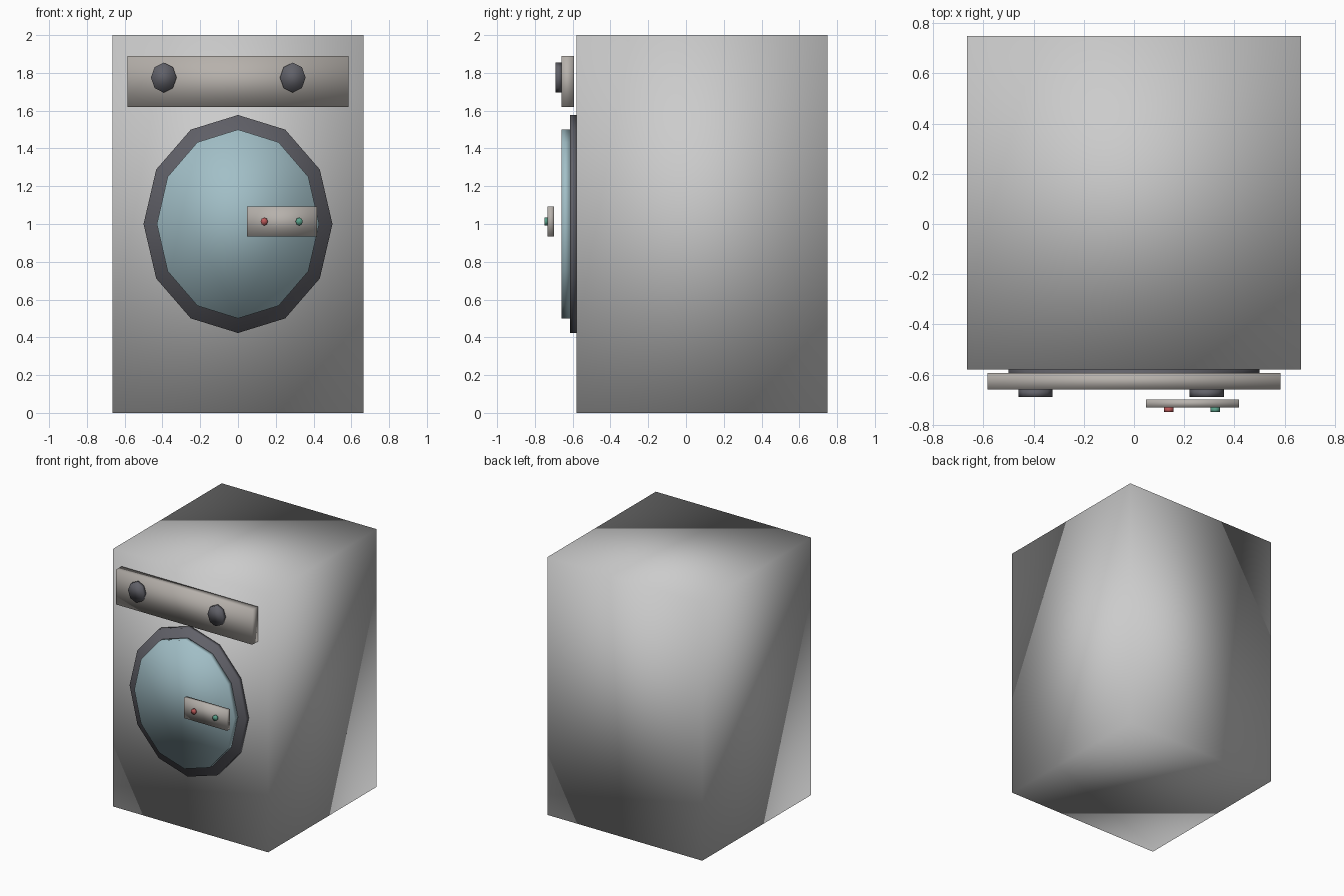
import bpy
import math

if "Cube" in bpy.data.objects:
    bpy.data.objects.remove(bpy.data.objects["Cube"])


def material(name, rgb):
    m = bpy.data.materials.new(name)
    m.diffuse_color = (*rgb, 1)
    m.use_nodes = True
    m.node_tree.nodes["Principled BSDF"].inputs["Base Color"].default_value = m.diffuse_color
    return m


dark = material("dark_grey", (0.12, 0.12, 0.14))
glass = material("glass_blue", (0.36, 0.52, 0.57))
red = material("red", (0.5, 0.1, 0.1))
green = material("green", (0.1, 0.35, 0.25))
panel_grey = material("panel_grey", (0.47, 0.44, 0.41))


def finish(name, mat):
    ob = bpy.context.object
    ob.name = name
    bpy.ops.object.transform_apply(location=False, rotation=True, scale=True)
    bpy.ops.object.shade_smooth()
    if mat:
        ob.data.materials.append(mat)
    return ob


def box(name, x, y, z, mat=None):
    """Box given by its (min, max) range on each axis."""
    bpy.ops.mesh.primitive_cube_add(
        size=1, location=[(a + b) / 2 for a, b in (x, y, z)])
    bpy.context.object.scale = [b - a for a, b in (x, y, z)]
    return finish(name, mat)


def disc(name, x, z, rx, rz, y, sides, mat=None):
    """Elliptical low-poly cylinder facing the front, a vertex at the top."""
    bpy.ops.mesh.primitive_cylinder_add(
        vertices=sides, radius=1, depth=1,
        location=(x, (y[0] + y[1]) / 2, z), rotation=(math.pi / 2, 0, 0))
    bpy.context.object.scale = (rx, rz, y[1] - y[0])
    return finish(name, mat)


# Cabinet
box("cabinet", (-0.665, 0.665), (-0.58, 0.75), (0, 2))

# Round door: dark rim with a glass disc on it
disc("door_rim", 0, 1.0, 0.5, 0.577, (-0.615, -0.58), 12, dark)
disc("door_glass", 0, 1.0, 0.43, 0.5, (-0.658, -0.615), 12, glass)

# Control panel with two knobs
box("control_panel", (-0.585, 0.585), (-0.66, -0.593), (1.62, 1.89), panel_grey)
for side, x in (("left", -0.393), ("right", 0.29)):
    disc(f"{side}_knob", x, 1.775, 0.068, 0.079, (-0.69, -0.66), 8, dark)

# Door handle plate with two small buttons
box("door_handle", (0.047, 0.419), (-0.732, -0.699), (0.935, 1.092), panel_grey)
for name, x, mat in (("red_button", 0.139, red), ("green_button", 0.324, green)):
    disc(name, x, 1.013, 0.019, 0.021, (-0.75, -0.732), 8, mat)
